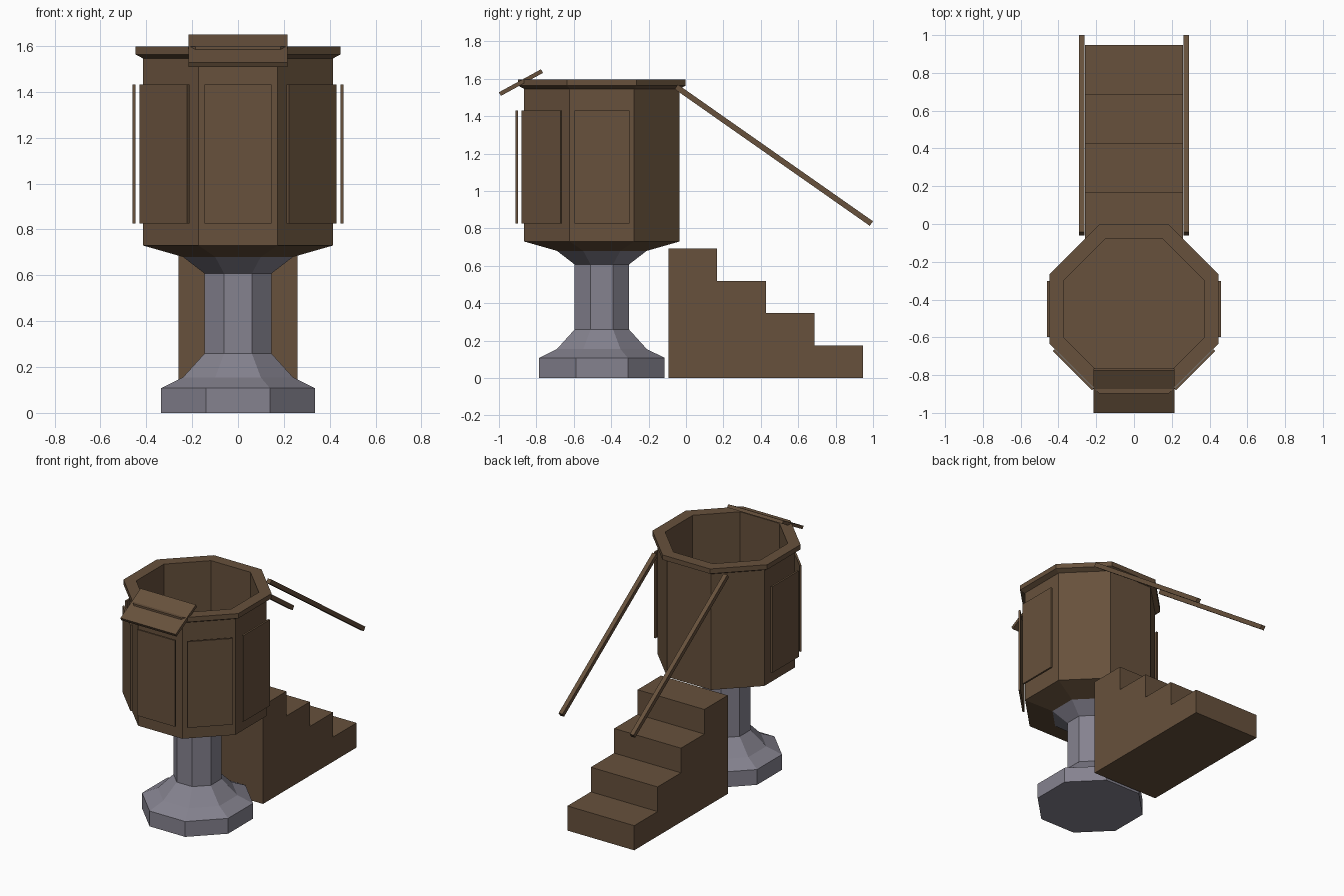
import bpy, bmesh
from math import cos, sin, pi, atan2, hypot
from mathutils import Matrix, Vector

cube = bpy.data.objects.get("Cube")
if cube:
    bpy.data.objects.remove(cube, do_unlink=True)

CENTRE_Y = -0.45   # axis of the octagonal tub and pedestal


def material(name, rgb):
    m = bpy.data.materials.new(name)
    m.use_nodes = True
    m.diffuse_color = (*rgb, 1)
    m.node_tree.nodes["Principled BSDF"].inputs["Base Color"].default_value = (*rgb, 1)
    return m


wood = material("dark wood", (0.135, 0.082, 0.045))
stone = material("grey stone", (0.235, 0.225, 0.275))


def finish(name, bm, mat):
    bmesh.ops.recalc_face_normals(bm, faces=bm.faces)
    mesh = bpy.data.meshes.new(name)
    bm.to_mesh(mesh)
    bm.free()
    mesh.materials.append(mat)
    ob = bpy.data.objects.new(name, mesh)
    bpy.context.collection.objects.link(ob)
    return ob


def octagon(name, profile, mat, closed=False):
    """Eight-sided turned part from (apothem, height) points."""
    bm = bmesh.new()
    rings = []
    for r, z in profile:
        c = r / cos(pi / 8)
        rings.append([bm.verts.new((c * cos((i + 0.5) * pi / 4),
                                    CENTRE_Y + c * sin((i + 0.5) * pi / 4), z))
                      for i in range(8)])
    pairs = list(zip(rings, rings[1:]))
    if closed:
        pairs.append((rings[-1], rings[0]))
    else:
        bm.faces.new(rings[0])
        bm.faces.new(rings[-1])
    for a, b in pairs:
        for i in range(8):
            j = (i + 1) % 8
            bm.faces.new((a[i], a[j], b[j], b[i]))
    return finish(name, bm, mat)


def box(name, size, matrix, mat):
    bm = bmesh.new()
    bmesh.ops.create_cube(bm, size=1, matrix=matrix @ Matrix.Diagonal((*size, 1)))
    return finish(name, bm, mat)


def beam(name, x, start, end, width, thick, mat):
    """Slanted board between two (y, z) points."""
    dy, dz = end[0] - start[0], end[1] - start[1]
    mid = Vector((x, (start[0] + end[0]) / 2, (start[1] + end[1]) / 2))
    m = Matrix.Translation(mid) @ Matrix.Rotation(atan2(dz, dy), 4, 'X')
    return box(name, (width, hypot(dy, dz), thick), m, mat)


# Stone pedestal with spreading foot and flared cap
octagon("pedestal", [(0.335, 0), (0.335, 0.108), (0.24, 0.155), (0.145, 0.26),
                     (0.145, 0.607), (0.24, 0.68)], stone)

# Hollow tub with tapered underside and flat floor
octagon("tub", [(0.24, 0.68), (0.415, 0.73), (0.415, 1.57),
                (0.37, 1.57), (0.37, 0.75)], wood)

# Rim moulding, chamfered below
octagon("rim", [(0.41, 1.543), (0.447, 1.563), (0.447, 1.597),
                (0.37, 1.597), (0.37, 1.543)], wood, closed=True)

# Raised panels on the front, front corners and sides
for i, side in enumerate(("right", "front_right", "front", "front_left", "left")):
    turn = Matrix.Rotation((i - 2) * pi / 4, 4, 'Z')
    m = Matrix.Translation((0, CENTRE_Y, 1.128)) @ turn @ Matrix.Translation((0, -0.454, 0))
    box(side + "_panel", (0.294, 0.013, 0.606), m, wood)

# Sloping book rest across the front of the rim
beam("book_rest", 0, (-0.995, 1.518), (-0.77, 1.641), 0.43, 0.022, wood)

# Staircase as one stepped prism
STEPS, TREAD, RISE, BACK = 4, 0.26, 0.1733, -0.093
outline = [(BACK, 0)]
for s in range(STEPS):
    z = (STEPS - s) * RISE
    outline += [(BACK + s * TREAD, z), (BACK + (s + 1) * TREAD, z)]
outline.append((BACK + STEPS * TREAD, 0))
bm = bmesh.new()
face = bm.faces.new([bm.verts.new((-0.26, y, z)) for y, z in outline])
moved = bmesh.ops.extrude_face_region(bm, geom=[face])["geom"]
bmesh.ops.translate(bm, vec=(0.52, 0, 0),
                    verts=[v for v in moved if isinstance(v, bmesh.types.BMVert)])
# Close the starting side if the extrusion consumed it
bmesh.ops.holes_fill(bm, edges=[e for e in bm.edges if e.is_boundary])
finish("staircase", bm, wood)

# Handrails either side of the stairs
for side, x in (("left", 0.277), ("right", -0.277)):
    beam(side + "_handrail", x, (-0.052, 1.557), (0.991, 0.826), 0.03, 0.03, wood)
